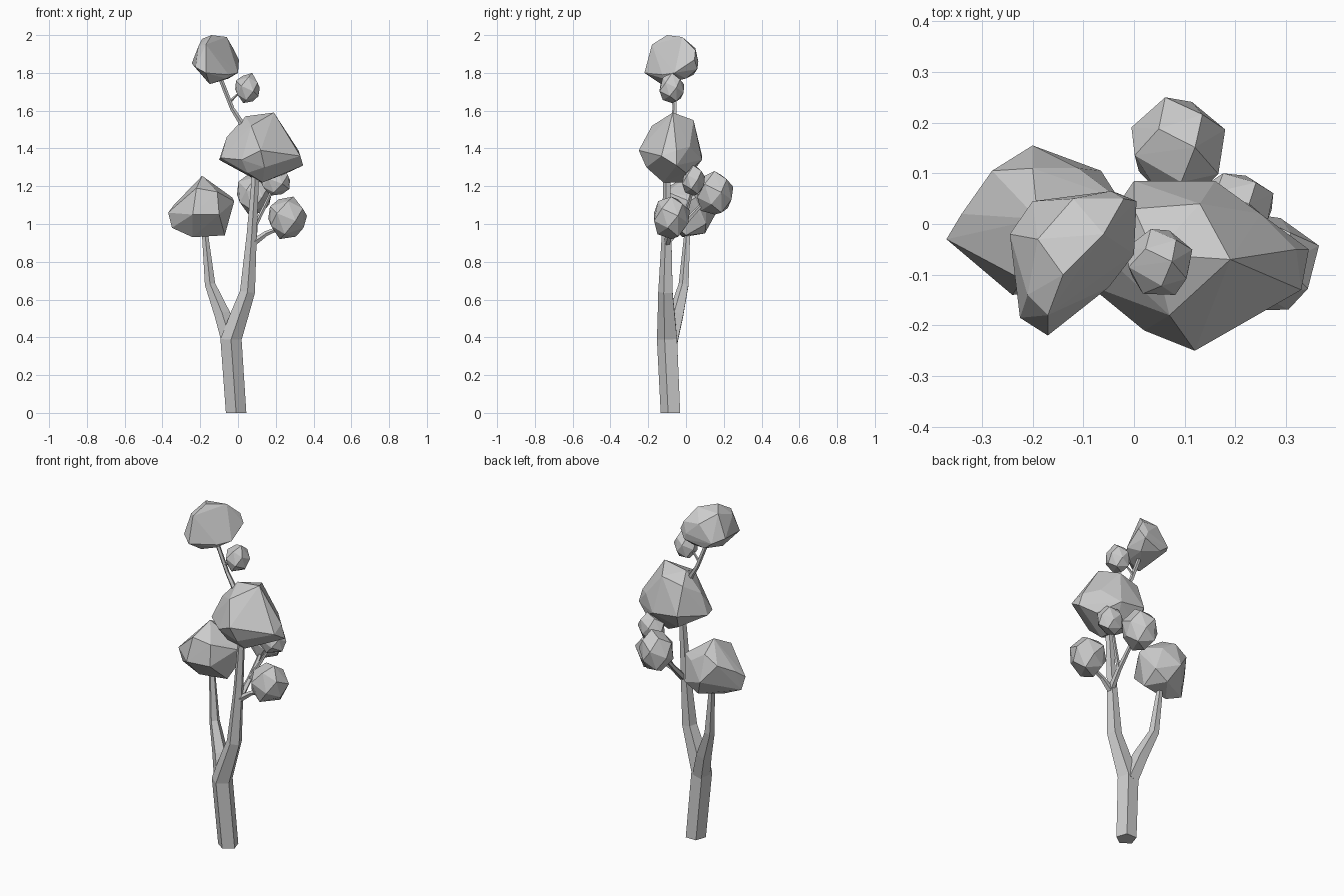
import bpy, bmesh, math, random
from mathutils import Vector

random.seed(4)
cube = bpy.data.objects.get("Cube")
if cube:
    bpy.data.objects.remove(cube, do_unlink=True)

gray = bpy.data.materials.new("plain gray")
gray.use_nodes = True
gray.diffuse_color = (0.6, 0.6, 0.6, 1)
gray.node_tree.nodes["Principled BSDF"].inputs["Base Color"].default_value = gray.diffuse_color


def finish(bm, name):
    bmesh.ops.recalc_face_normals(bm, faces=bm.faces)
    mesh = bpy.data.meshes.new(name)
    bm.to_mesh(mesh)
    bm.free()
    mesh.materials.append(gray)
    obj = bpy.data.objects.new(name, mesh)
    bpy.context.collection.objects.link(obj)


def limb(name, path, sides=5):
    """Tapered faceted tube through (x, y, z, radius) points."""
    bm = bmesh.new()
    centers = [Vector(p[:3]) for p in path]
    rings = []
    for i, c in enumerate(centers):
        along = centers[min(i + 1, len(path) - 1)] - centers[max(i - 1, 0)]
        # The ground ring stays level
        turn = Vector((0, 0, 1)).rotation_difference(along if c.z > 0 else Vector((0, 0, 1)))
        ring = []
        for k in range(sides):
            a = math.tau * k / sides - math.pi / 2
            ring.append(bm.verts.new(c + turn @ Vector((math.cos(a), math.sin(a), 0)) * path[i][3]))
        rings.append(ring)
    for low, high in zip(rings, rings[1:]):
        for k in range(sides):
            n = (k + 1) % sides
            bm.faces.new((low[k], low[n], high[n], high[k]))
    bm.faces.new(rings[0])
    bm.faces.new(rings[-1])
    finish(bm, name)


def hull_crown(name, points):
    """Faceted leaf mass wrapped around its corner points."""
    bm = bmesh.new()
    for p in points:
        bm.verts.new(p)
    result = bmesh.ops.convex_hull(bm, input=bm.verts)
    loose = set(result["geom_interior"]) | set(result["geom_unused"])
    bmesh.ops.delete(bm, geom=[v for v in loose if isinstance(v, bmesh.types.BMVert)], context="VERTS")
    finish(bm, name)


def small_crown(name, low, high, count=18):
    """Uneven faceted ball, from a spiral of points fitted to a box."""
    points = []
    for i in range(count):
        h = 1 - 2 * (i + 0.5) / count
        r = math.sqrt(1 - h * h)
        a = i * math.pi * (3 - math.sqrt(5))
        points.append(Vector((r * math.cos(a), r * math.sin(a), h)) * random.uniform(0.93, 1.05))
    for axis in range(3):
        values = [p[axis] for p in points]
        a, b = min(values), max(values)
        for p in points:
            p[axis] = low[axis] + (p[axis] - a) / (b - a) * (high[axis] - low[axis])
    hull_crown(name, points)


# Trunk and limbs
limb("trunk", [(-.01, -.077, 0, .057), (-.037, -.095, .39, .059), (.008, -.1, .52, .05),
               (.05, -.105, .64, .042), (.073, -.1, .95, .028), (.092, -.1, 1.25, .02),
               (.06, -.08, 1.45, .014)])
limb("left_limb", [(-.04, -.085, .38, .05), (-.083, -.05, .52, .044), (-.148, -.01, .68, .029),
                   (-.175, .008, .95, .017), (-.185, .01, 1.05, .014)])
limb("right_branch", [(.08, -.1, .9, .02), (.15, -.09, .95, .014), (.25, -.08, .99, .009)])
limb("back_branch", [(.08, -.095, .91, .02), (.09, -.02, .99, .015), (.09, .1, 1.12, .01)])
limb("back_twig", [(.09, -.02, .99, .012), (.14, .01, 1.09, .01), (.19, .04, 1.2, .008)])
limb("upper_branch", [(.06, -.08, 1.45, .014), (.015, -.065, 1.54, .015), (-.03, -.06, 1.61, .012),
                      (-.085, -.065, 1.75, .012), (-.11, -.07, 1.82, .009)])
limb("upper_twig", [(-.04, -.06, 1.65, .008), (-.01, -.065, 1.68, .006), (.03, -.075, 1.71, .005)])

# Large leaf masses
hull_crown("main_crown", [
    (.12, -.25, 1.39), (.02, -.21, 1.34), (.33, -.13, 1.36), (.345, -.05, 1.31), (.25, .02, 1.41),
    (.19, -.07, 1.59), (.04, -.06, 1.57), (.13, .04, 1.55), (-.06, -.06, 1.46), (-.1, -.06, 1.34),
    (0, .085, 1.36), (.16, .085, 1.34), (.13, -.12, 1.22), (.12, -.01, 1.22),
    (.07, -.18, 1.52), (0, .03, 1.52), (.03, .03, 1.27), (.05, -.17, 1.27),
    (-.09, -.12, 1.35), (.32, -.05, 1.39), (.26, 0, 1.27), (.14, -.21, 1.3)])
hull_crown("left_crown", [
    (-.37, -.03, 1.06), (-.28, .105, 1.15), (-.2, .155, 1.05), (-.065, .105, 1), (-.02, .02, 1.12),
    (-.19, .01, 1.255), (-.24, -.14, 1.05), (-.1, -.12, 1.05), (-.24, -.02, .93), (-.07, 0, .94),
    (-.35, -.02, .98), (-.15, .1, .95), (-.03, .05, 1.14), (-.34, .02, 1.1),
    (-.22, -.11, 1.19), (-.11, -.1, 1.17), (-.2, .11, 1.2), (-.11, .11, 1.14)])
hull_crown("top_crown", [
    (-.245, -.02, 1.85), (-.2, .045, 1.83), (-.045, .065, 1.86), (.005, .045, 1.87), (0, -.06, 1.8),
    (-.05, -.125, 1.79), (-.17, -.22, 1.8), (-.225, -.185, 1.83), (-.17, -.18, 1.95),
    (-.14, -.1, 2), (-.06, -.02, 1.99), (-.19, -.03, 1.98), (-.15, -.13, 1.74), (-.05, 0, 1.77),
    (-.02, .05, 1.92), (-.21, -.14, 1.94), (-.06, -.12, 1.77), (-.03, .06, 1.82),
    (-.15, .04, 1.79), (-.12, .05, 1.93)])

# Small leaf masses
small_crown("right_crown", (.16, -.17, .92), (.365, .02, 1.145))
small_crown("back_crown", (-.005, .06, 1.05), (.18, .25, 1.28))
small_crown("back_small_crown", (.12, -.02, 1.15), (.275, .1, 1.31))
small_crown("upper_small_crown", (-.015, -.14, 1.64), (.115, -.01, 1.8))
